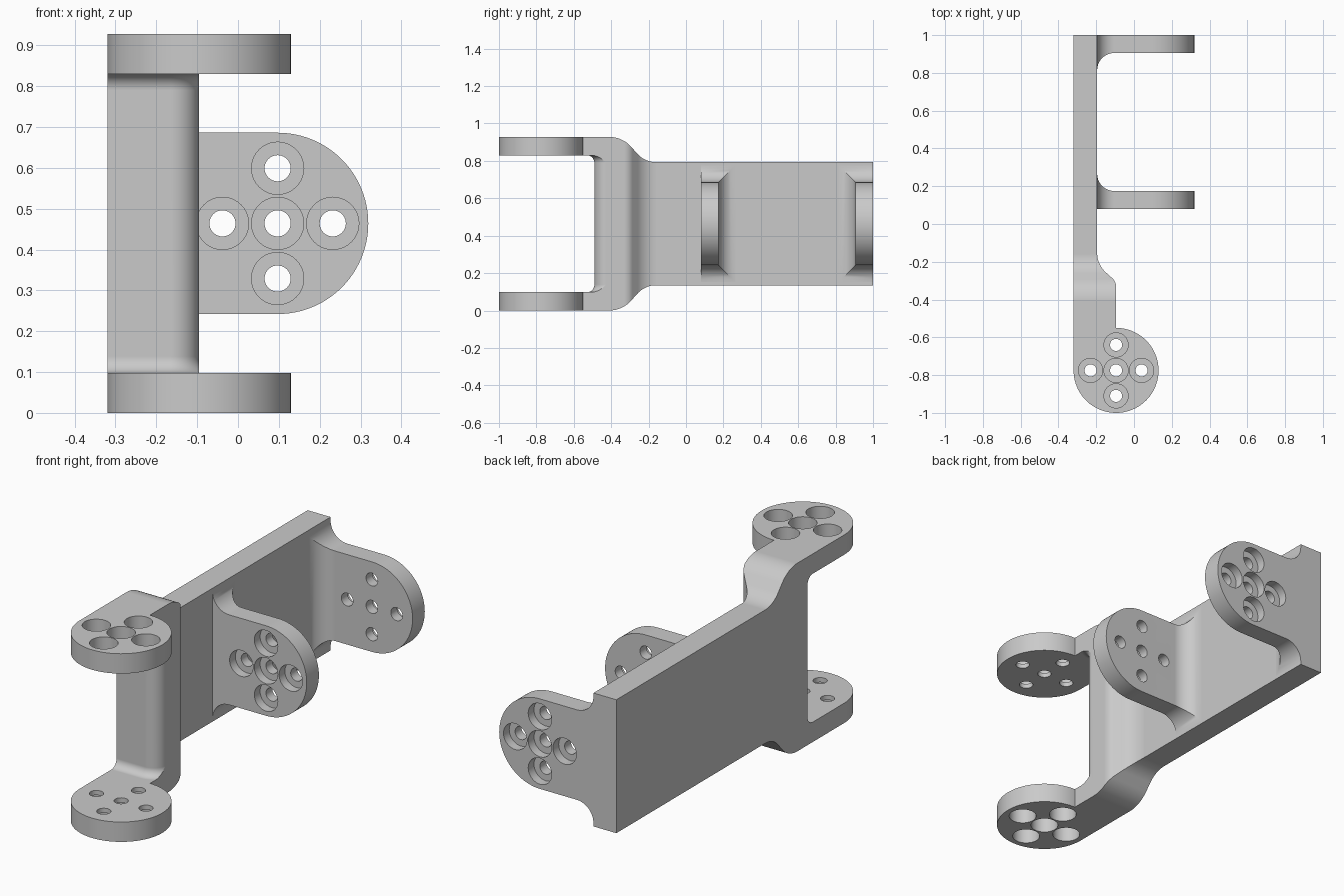
import bpy, bmesh
from math import sin, cos, pi, tan
from mathutils import Vector

cube = bpy.data.objects.get("Cube")
if cube:
    bpy.data.objects.remove(cube, do_unlink=True)

GREY = (0.59, 0.59, 0.59, 1)
metal = bpy.data.materials.new("grey_metal")
metal.use_nodes = True
metal.diffuse_color = GREY
metal.node_tree.nodes["Principled BSDF"].inputs["Base Color"].default_value = GREY

MID_Z = 0.464        # symmetry height
HEIGHT = 0.928
ARM = 0.098          # arm and flange thickness
LEFT, PLATE, WALL = -0.32, -0.195, -0.095
BOSS = (WALL, -0.775)
BOSS_R = 0.225
PITCH, BORE, HOLE = 0.135, 0.064, 0.032


def loft(name, stacks):
    """Closed solid from one or more stacks of equal-length rings."""
    bm = bmesh.new()
    for rings in stacks:
        rows = [[bm.verts.new(p) for p in ring] for ring in rings]
        n = len(rows[0])
        for a, b in zip(rows, rows[1:]):
            for i in range(n):
                j = (i + 1) % n
                bm.faces.new((a[i], a[j], b[j], b[i]))
        bm.faces.new(rows[0][::-1])
        bm.faces.new(rows[-1])
    bmesh.ops.recalc_face_normals(bm, faces=bm.faces)
    mesh = bpy.data.meshes.new(name)
    bm.to_mesh(mesh)
    bm.free()
    mesh.materials.append(metal)
    obj = bpy.data.objects.new(name, mesh)
    bpy.context.collection.objects.link(obj)
    return obj


def place(p, axis, t):
    """Put a 2D point on the plane at t along the axis."""
    return {"x": (t, p[0], p[1]), "y": (p[0], t, p[1]), "z": (p[0], p[1], t)}[axis]


def prism(name, pts, axis, a, b):
    return loft(name, [[[place(p, axis, t) for p in pts] for t in (a, b)]])


def arc(cx, cy, r, a0, a1, n):
    return [(cx + r * cos(a0 + (a1 - a0) * i / n), cy + r * sin(a0 + (a1 - a0) * i / n))
            for i in range(n + 1)]


def rounded(corners, n=12):
    """Polygon outline with a fillet radius at each (x, y, r) corner."""
    out = []
    for i, (x, y, r) in enumerate(corners):
        p = Vector((x, y))
        if not r:
            out.append((x, y))
            continue
        u = (Vector(corners[i - 1][:2]) - p).normalized()
        v = (Vector(corners[(i + 1) % len(corners)][:2]) - p).normalized()
        half = u.angle(v) / 2
        centre = p + (u + v).normalized() * (r / sin(half))
        s = p + u * (r / tan(half)) - centre
        e = p + v * (r / tan(half)) - centre
        for k in range(n + 1):
            out.append(tuple(centre + s.lerp(e, k / n).normalized() * r))
    return out


def boolean(obj, tool, mode):
    tool.hide_render = True
    mod = obj.modifiers.new(mode.lower(), "BOOLEAN")
    mod.operation, mod.solver, mod.object = mode, "EXACT", tool
    with bpy.context.temp_override(object=obj, active_object=obj):
        bpy.ops.object.modifier_apply(modifier=mod.name)
    bpy.data.objects.remove(tool, do_unlink=True)


def drill(obj, centre, axis, face, inward, depth):
    """Cross of five counterbored holes entering at face."""
    steps = [(BORE, -0.02), (BORE, depth), (HOLE, depth), (HOLE, ARM + 0.02)]
    stacks = []
    for dx, dy in ((0, 0), (1, 0), (-1, 0), (0, 1), (0, -1)):
        cx, cy = centre[0] + dx * PITCH, centre[1] + dy * PITCH
        stacks.append([[place(p, axis, face + inward * t)
                        for p in arc(cx, cy, r, 0, 2 * pi, 40)[:-1]] for r, t in steps])
    boolean(obj, loft("drill", stacks), "DIFFERENCE")


def cove(r, n=10):
    """(height, spread) steps of a concave fillet."""
    return [(r - r * cos(a), r - r * sin(a)) for a in (pi / 2 * i / n for i in range(n + 1))]


# Main body: side outline crossed with plan outline
lower = [(-1.1, 0, 0), (-0.34, 0, 0.157), (-0.22, 0.135, 0.135), (1, 0.135, 0)]
upper = [(y, HEIGHT - z, r) for y, z, r in reversed(lower)]
body = prism("bracket_body", rounded(lower + upper), "x", -0.5, 0.5)
plan = rounded([(LEFT, 1.1, 0), (PLATE, 1.1, 0), (PLATE, -0.215, 0.14), (WALL, -0.305, 0.06),
                (WALL, BOSS[1] + BOSS_R, 0)])
plan += arc(*BOSS, BOSS_R, pi / 2, -pi, 72)[1:]
boolean(body, prism("plan", plan, "z", -0.1, 1.1), "INTERSECT")


# Gap between the arms, with a coved rounded wall behind it
def slot_ring(spread, z):
    edge = [(-0.6, -0.49 - spread)]
    edge += arc(WALL - 0.0695, -0.42, 0.07 + spread, -pi / 2, 0, 14)
    edge += [(0.4, -0.42), (0.4, -1.2), (-0.6, -1.2)]
    return [(x, y, z) for x, y in edge]


steps = cove(0.04)
rings = [slot_ring(d, ARM + t) for t, d in steps]
rings += [slot_ring(d, HEIGHT - ARM - t) for t, d in reversed(steps)]
boolean(body, loft("slot", [rings]), "DIFFERENCE")

# Arm holes, counterbored from the outside
drill(body, BOSS, "z", HEIGHT, -1, 0.075)
drill(body, BOSS, "z", 0, 1, 0.075)


# Side flanges: rounded tab on a flared foot
def flange(name, flat, side, bore_face, inward):
    half, tip = 0.222, 0.097
    inner = flat + side * 0.095
    foot = []
    for t, d in cove(0.09):
        y, h = inner + side * d, half + d
        foot.append([(PLATE + t, flat, MID_Z - h), (PLATE + t, y, MID_Z - h),
                     (PLATE + t, y, MID_Z + h), (PLATE + t, flat, MID_Z + h)])
    start = PLATE + 0.09
    outline = [(start, MID_Z - half)] + arc(tip, MID_Z, half, -pi / 2, pi / 2, 48)
    outline += [(start, MID_Z + half)]
    obj = prism(name, outline, "y", flat, inner)
    boolean(obj, loft("foot", [foot]), "UNION")
    drill(obj, (tip, MID_Z), "y", bore_face, inward, 0.045)
    return obj


parts = [body,
         flange("front_flange", 0.08, 1, 0.08, 1),
         flange("rear_flange", 1.0, -1, 1.0, -1)]

# Smooth curved faces, keep machined edges crisp
for obj in parts:
    bpy.ops.object.select_all(action="DESELECT")
    obj.select_set(True)
    bpy.context.view_layer.objects.active = obj
    bpy.ops.object.shade_smooth_by_angle(angle=pi / 6)
    mod = obj.modifiers.new("weighted_normals", "WEIGHTED_NORMAL")
    mod.keep_sharp = True
